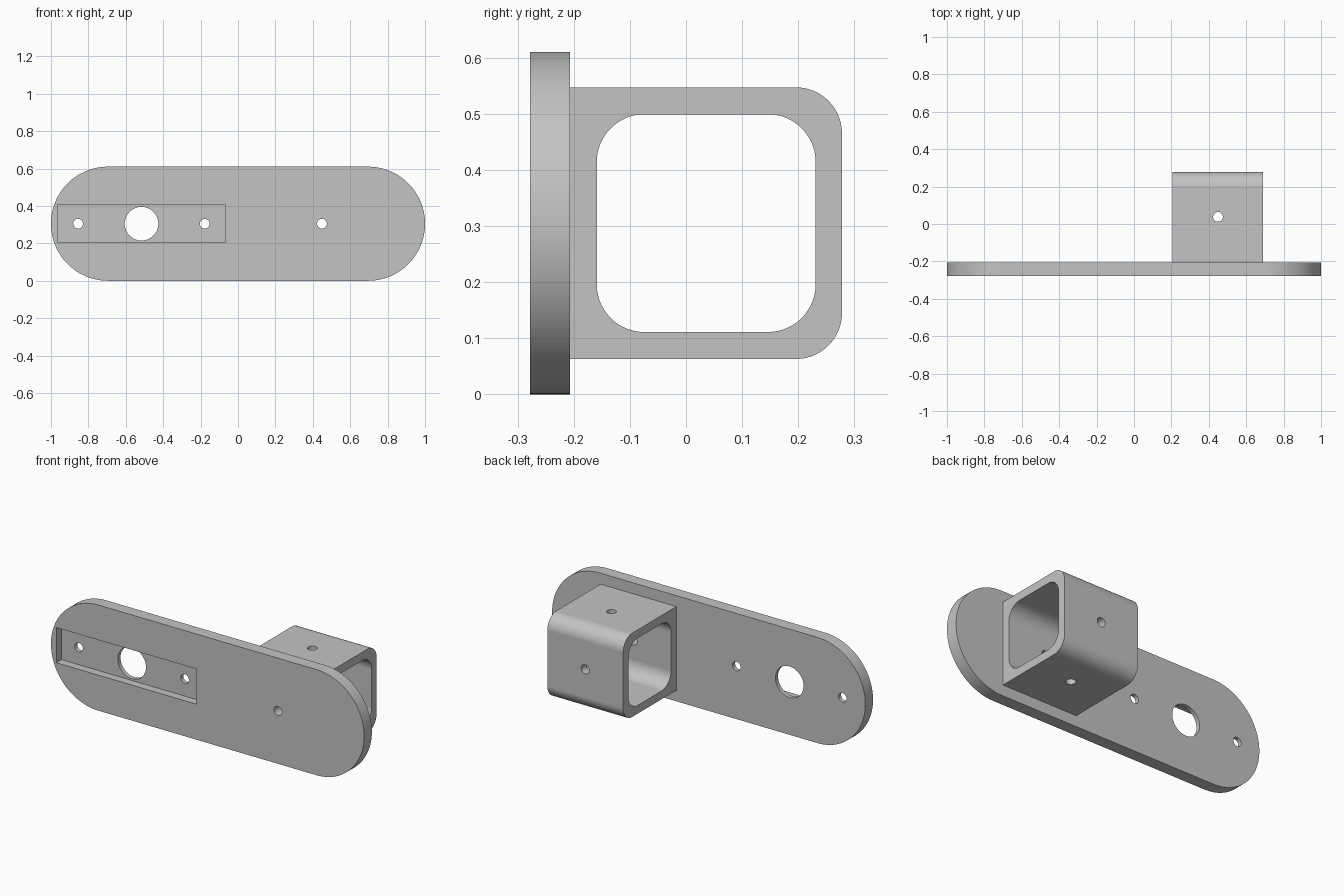
import bpy, bmesh
from math import sin, cos, pi, radians

cube = bpy.data.objects.get("Cube")
if cube:
    bpy.data.objects.remove(cube, do_unlink=True)

grey = bpy.data.materials.new("plain_grey")
grey.use_nodes = True
colour = (0.55, 0.55, 0.55, 1)
grey.diffuse_color = colour
grey.node_tree.nodes["Principled BSDF"].inputs["Base Color"].default_value = colour

# Ways to lay a flat (u, v) outline along an extrusion axis w
LAY = {
    "x": lambda u, v, w: (w, u, v),
    "y": lambda u, v, w: (u, w, v),
    "z": lambda u, v, w: (u, v, w),
}


def rounded(u0, u1, v0, v1, radii, steps=20):
    """Rectangle outline; radii run counter-clockwise from (u1, v1)."""
    corners = [(u1, v1, -1, -1), (u0, v1, 1, -1), (u0, v0, 1, 1), (u1, v0, -1, 1)]
    points = []
    for i, ((u, v, su, sv), r) in enumerate(zip(corners, radii)):
        if r == 0:
            points.append((u, v))
            continue
        for k in range(steps + 1):
            a = (i + k / steps) * pi / 2
            points.append((u + su * r + r * cos(a), v + sv * r + r * sin(a)))
    return points


def circle(u, v, r, sides=48):
    return [(u + r * cos(2 * pi * k / sides), v + r * sin(2 * pi * k / sides))
            for k in range(sides)]


def prism(name, outline, axis, lo, hi):
    bm = bmesh.new()
    lay = LAY[axis]
    base = bm.faces.new([bm.verts.new(lay(u, v, lo)) for u, v in outline])
    result = bmesh.ops.extrude_face_region(bm, geom=[base], use_keep_orig=True)
    for vert in result["geom"]:
        if isinstance(vert, bmesh.types.BMVert):
            vert.co["xyz".index(axis)] = hi
    bmesh.ops.remove_doubles(bm, verts=bm.verts, dist=1e-5)
    bmesh.ops.recalc_face_normals(bm, faces=bm.faces)
    mesh = bpy.data.meshes.new(name)
    bm.to_mesh(mesh)
    bm.free()
    mesh.materials.append(grey)
    obj = bpy.data.objects.new(name, mesh)
    bpy.context.collection.objects.link(obj)
    return obj


def combine(target, other, operation):
    bpy.ops.object.select_all(action="DESELECT")
    bpy.context.view_layer.objects.active = target
    target.select_set(True)
    mod = target.modifiers.new("combine", "BOOLEAN")
    mod.operation, mod.solver, mod.object = operation, "EXACT", other
    bpy.ops.object.modifier_apply(modifier=mod.name)
    bpy.data.objects.remove(other, do_unlink=True)


FRONT, BACK, MID = -0.278, -0.207, 0.305
SOCKET_X = 0.449

# Long plate with round ends
bracket = prism("mounting_bracket", rounded(-1, 1, 0, 2 * MID, [MID - 0.0005] * 4, 32),
                "y", FRONT, BACK)

# Square socket on the back, rooted in the plate
socket = prism("socket", rounded(BACK - 0.012, 0.278, 0.063, 0.547, [0.082, 0, 0, 0.082]),
               "x", 0.207, 0.691)
combine(bracket, socket, "UNION")

# Socket opening
opening = prism("opening", rounded(-0.159, 0.231, 0.111, 0.499, [0.085] * 4), "x", 0.1, 0.8)
combine(bracket, opening, "DIFFERENCE")

# Shallow recess in the front of the plate
recess = prism("recess", rounded(-0.966, -0.07, 0.205, 0.408, [0] * 4),
               "y", FRONT - 0.1, FRONT + 0.047)
combine(bracket, recess, "DIFFERENCE")

# Through holes: three in the recess, one each way through the socket
for x, r in [(-0.855, 0.026), (-0.516, 0.09), (-0.178, 0.026), (SOCKET_X, 0.026)]:
    combine(bracket, prism("hole", circle(x, MID, r), "y", -0.5, 0.5), "DIFFERENCE")
combine(bracket, prism("hole", circle(SOCKET_X, 0.038, 0.026), "z", -0.2, 0.8), "DIFFERENCE")

# Smooth curves, crisp edges
bpy.context.view_layer.objects.active = bracket
bracket.select_set(True)
bpy.ops.object.shade_smooth_by_angle(angle=radians(30))
normals = bracket.modifiers.new("flat_face_normals", "WEIGHTED_NORMAL")
normals.keep_sharp = True
